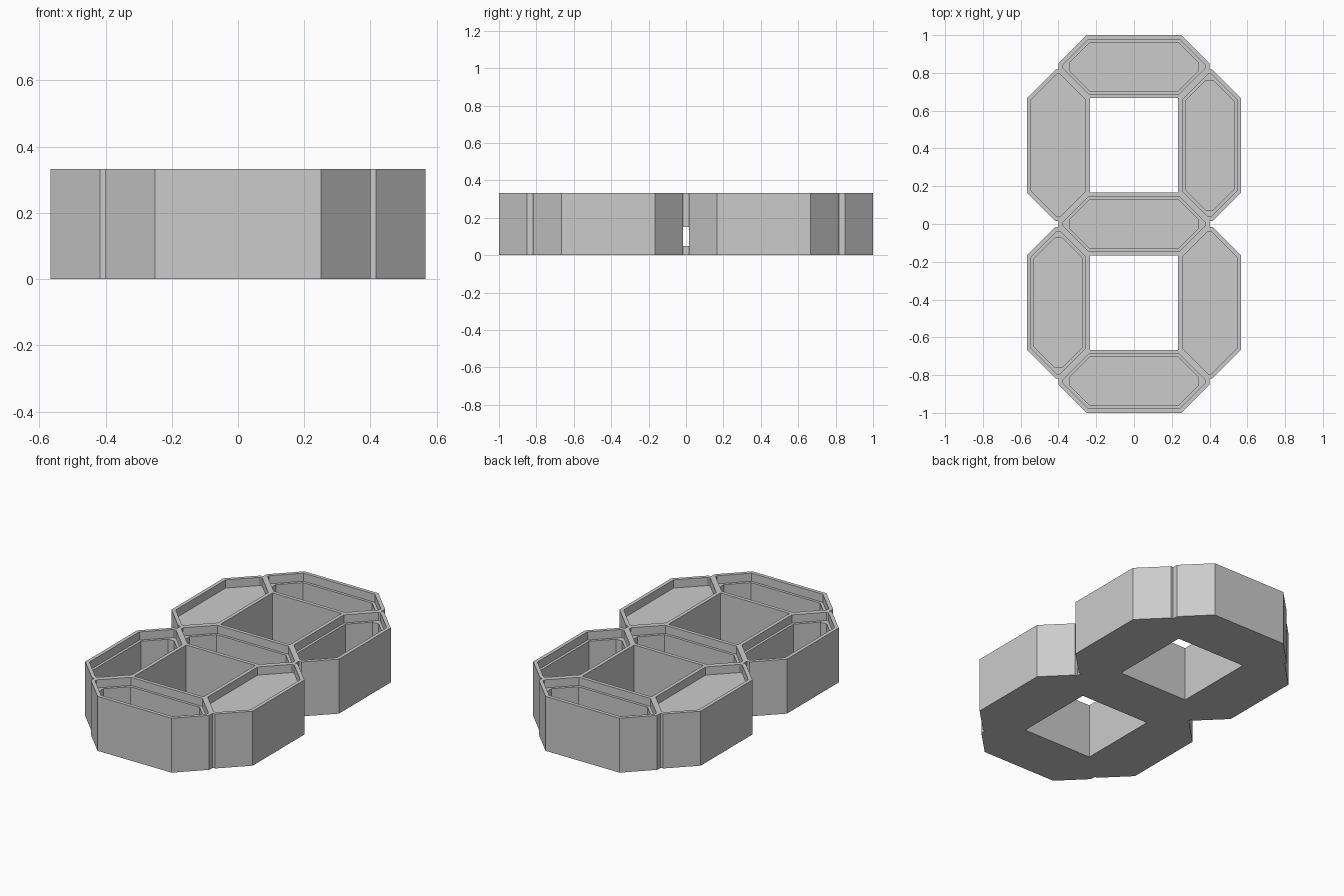
import bpy, bmesh
from math import pi
from mathutils import Matrix

old = bpy.data.objects.get("Cube")
if old:
    bpy.data.objects.remove(old, do_unlink=True)

HEIGHT, FLOOR = 0.333, 0.05
HALF_W, HALF_FLAT, TIP = 0.1665, 0.25, 0.4   # bar outline
RIM, WALL, LEDGE = 0.022, 0.038, 0.05        # insets and ledge depth

grey = bpy.data.materials.new("plain grey")
grey.use_nodes = True
colour = (0.6, 0.6, 0.6, 1)
grey.diffuse_color = colour
grey.node_tree.nodes["Principled BSDF"].inputs["Base Color"].default_value = colour


def bar_outline(inset, tip):
    """Long hexagon with blunt tips, inset evenly on its sides."""
    w = HALF_W - inset
    flat = HALF_FLAT - 0.414 * inset
    blunt = w - (tip - flat)
    quarter = [(tip, blunt), (flat, w)]
    upper = quarter + [(-x, y) for x, y in reversed(quarter)]
    return upper + [(-x, -y) for x, y in upper]


def prism(name, outline, z0, z1, place=Matrix()):
    bm = bmesh.new()
    base = bm.faces.new([bm.verts.new((x, y, z0)) for x, y in outline])
    top = bmesh.ops.extrude_face_region(bm, geom=[base])["geom"]
    bmesh.ops.translate(bm, vec=(0, 0, z1 - z0),
                        verts=[v for v in top if isinstance(v, bmesh.types.BMVert)])
    bm.transform(place)
    bmesh.ops.recalc_face_normals(bm, faces=bm.faces)
    mesh = bpy.data.meshes.new(name)
    bm.to_mesh(mesh)
    bm.free()
    mesh.materials.append(grey)
    ob = bpy.data.objects.new(name, mesh)
    bpy.context.collection.objects.link(ob)
    return ob


# Three level bars and four upright bars
turn = Matrix.Rotation(pi / 2, 4, "Z")
places = [Matrix.Translation((0, y, 0)) for y in (-0.8335, 0, 0.8335)]
places += [Matrix.Translation((x, y, 0)) @ turn
           for x in (-0.4, 0.4) for y in (-0.4167, 0.4167)]

housing = prism("segment_housing", bar_outline(0, TIP), 0, HEIGHT, places[0])
steps = [(prism("bar", bar_outline(0, TIP), 0, HEIGHT, p), "UNION") for p in places[1:]]

# Hollow each bar, with a shallow ledge below its rim
for p in places:
    steps.append((prism("recess", bar_outline(RIM, TIP - RIM),
                        HEIGHT - LEDGE, HEIGHT + 0.1, p), "DIFFERENCE"))
    steps.append((prism("cavity", bar_outline(WALL, 0.342),
                        FLOOR, HEIGHT + 0.1, p), "DIFFERENCE"))

# Wire slot through both tips of the middle bar
slot = [(-0.45, -0.0165), (0.45, -0.0165), (0.45, 0.0165), (-0.45, 0.0165)]
steps.append((prism("wire_slot", slot, FLOOR, 0.15), "DIFFERENCE"))

for helper, operation in steps:
    helper.hide_render = True
    mod = housing.modifiers.new(helper.name, "BOOLEAN")
    mod.solver = "EXACT"
    mod.operation = operation
    mod.object = helper

# Bake the shape and drop the helpers
bpy.context.view_layer.update()
shape = bpy.data.meshes.new_from_object(
    housing.evaluated_get(bpy.context.evaluated_depsgraph_get()))
housing.modifiers.clear()
housing.data = shape
for helper, _ in steps:
    bpy.data.objects.remove(helper, do_unlink=True)
